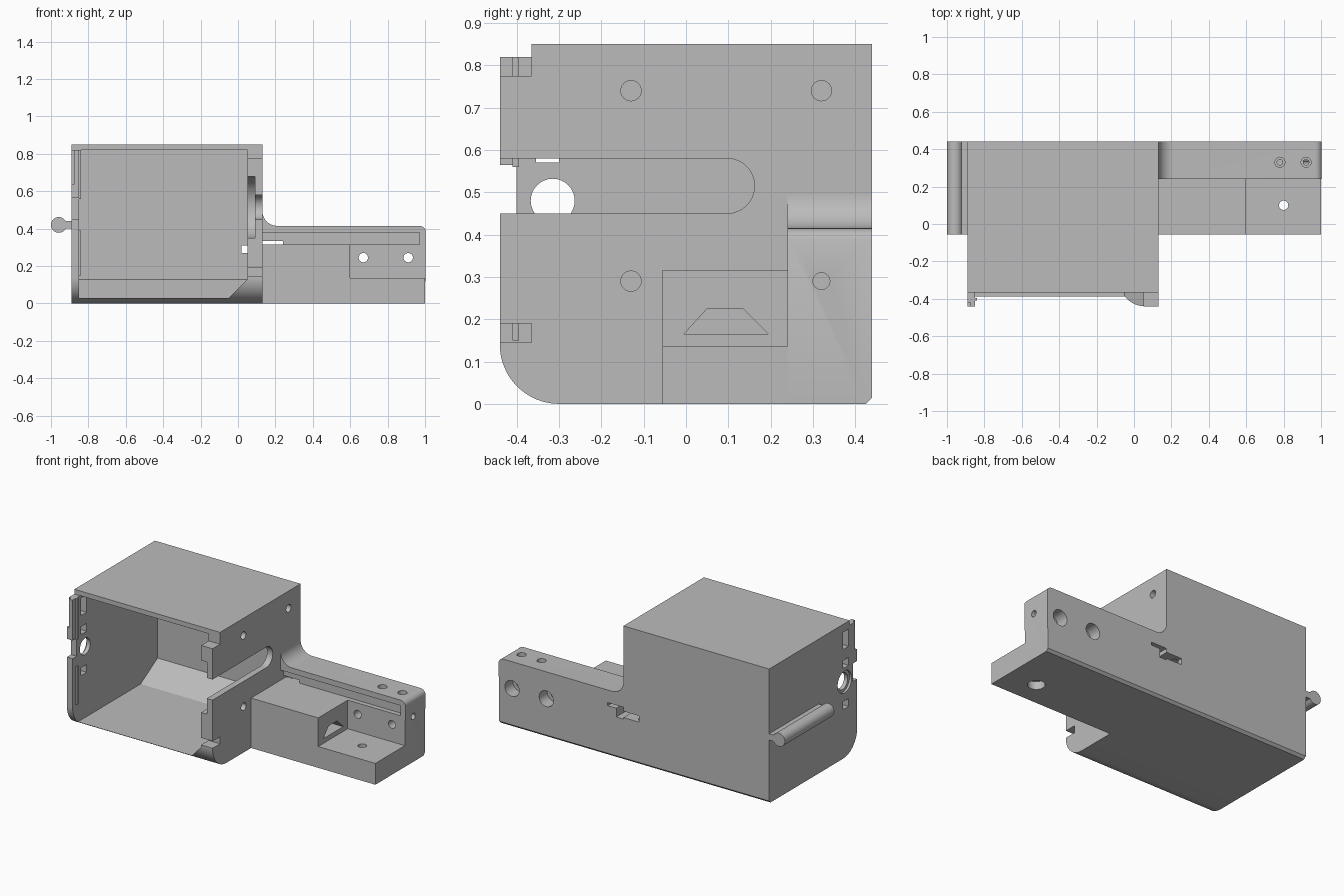
import bpy, bmesh, math
from mathutils import Vector

if "Cube" in bpy.data.objects:
    bpy.data.objects.remove(bpy.data.objects["Cube"], do_unlink=True)

grey = bpy.data.materials.new("plain_grey")
grey.use_nodes = True
COLOUR = (0.5, 0.5, 0.5, 1)
grey.diffuse_color = COLOUR
grey.node_tree.nodes["Principled BSDF"].inputs["Base Color"].default_value = COLOUR


def arc(cx, cy, r, start, end, n=12):
    angles = [math.radians(start + (end - start) * i / n) for i in range(n + 1)]
    return [(cx + r * math.cos(a), cy + r * math.sin(a)) for a in angles]


def circle(cx, cy, r, n=32):
    return arc(cx, cy, r, 0, 360, n)[:-1]


def rect(a0, a1, b0, b1):
    return [(a0, b0), (a1, b0), (a1, b1), (a0, b1)]


def prism(name, axis, pts, lo, hi):
    """Extrude a profile along an axis; points use the other two axes in order."""
    def place(p, d):
        return Vector({"x": (d, p[0], p[1]), "y": (p[0], d, p[1]), "z": (p[0], p[1], d)}[axis])
    bm = bmesh.new()
    face = bm.faces.new([bm.verts.new(place(p, lo)) for p in pts])
    side = bmesh.ops.extrude_face_region(bm, geom=[face])["geom"]
    shift = place((0, 0), hi - lo)
    bmesh.ops.translate(bm, vec=shift, verts=[v for v in side if isinstance(v, bmesh.types.BMVert)])
    bmesh.ops.recalc_face_normals(bm, faces=bm.faces)
    mesh = bpy.data.meshes.new(name)
    bm.to_mesh(mesh)
    bm.free()
    mesh.materials.append(grey)
    obj = bpy.data.objects.new(name, mesh)
    bpy.context.collection.objects.link(obj)
    return obj


def carve(obj, cuts):
    """Subtract each (axis, profile, lo, hi) from the part."""
    cutters = []
    for cut in cuts:
        cutter = prism("cutter", *cut)
        cutter.hide_render = True
        mod = obj.modifiers.new("cut", "BOOLEAN")
        mod.operation, mod.solver, mod.object = "DIFFERENCE", "EXACT", cutter
        cutters.append(cutter)
    bpy.context.view_layer.update()
    graph = bpy.context.evaluated_depsgraph_get()
    mesh = bpy.data.meshes.new_from_object(obj.evaluated_get(graph))
    obj.modifiers.clear()
    obj.data = mesh
    for cutter in cutters:
        bpy.data.objects.remove(cutter, do_unlink=True)


# Open-fronted box with a rounded lower front edge
body = prism("box_shell", "x",
             [(-.44, .85)] + arc(-.30, .14, .14, 180, 270, 16) + [(.425, 0), (.44, .015), (.44, .85)],
             -.89, .13)
cuts = [
    # main cavity with a slanted lower corner, and set-back top
    ("y", [(-.85, .03), (-.05, .03), (.05, .13), (.05, .82), (-.85, .82)], -.6, .41),
    ("x", rect(-.5, -.365, .82, .9), -1, .2),
    # notches in the side walls' front edges
    ("x", rect(-.5, -.365, .775, .83), .0, .2),
    ("x", rect(-.5, -.365, .145, .19), .04, .2),
    ("x", rect(-.5, -.40, .45, .565), -1, -.8),
    # stepped slot in the arm-side wall
    ("x", [(-.5, .45)] + arc(.097, .515, .065, -90, 90, 16) + [(-.5, .58)], .0, .2),
    ("x", [(-.5, .35)] + arc(.097, .515, .165, -90, 90, 16) + [(-.5, .68)], .0, .09),
    # round opening in the far wall
    ("x", circle(-.315, .48, .052), -1, -.8),
    ("x", circle(-.315, .48, .07), -1, -.875),
    # shallow outside groove at the wall's upper front
    ("x", rect(-.5, -.42, .64, .83), -1, -.875),
    # rear keyhole slot
    ("y", rect(.02, .2, .27, .31), .3, .5),
]
for low, high in ((.31, .36), (.57, .62), (.69, .80)):
    cuts.append(("x", rect(-.355, -.30, low, high), -1, -.8))
for y, z in ((-.13, .74), (.32, .74), (-.13, .29)):
    cuts.append(("x", circle(y, z, .024, 24), .0, .2))
carve(body, cuts)

ramp = prism("rear_floor_ramp", "x", [(.24, .03), (.411, .13), (.411, .03)], -.851, .051)

# Latch ribs inside the far wall
latches = [prism("latch_rib", "x", rect(-.41, -.395, low, high), -.851, -.84)
           for low, high in ((.15, .39), (.56, .82))]

# Arm rear rail, blended into the box with a fillet
rail = prism("arm_rail", "y",
             [(.13, 0), (1, 0)] + arc(.97, .38, .035, 0, 90, 6)[1:-1]
             + [(.97, .415)] + arc(.21, .495, .08, 270, 180, 12) + [(.13, .495)],
             .24, .44)
rail_cuts = [
    ("x", [(.42, -.005), (.45, -.005), (.45, .025)], 0, 1.1),
    ("y", rect(.12, .97, .316, .38), .2, .27),
    ("y", rect(.12, .24, .316, .335), .2, .5),
    ("y", rect(.12, .18, .26, .32), .3, .5),
    ("x", circle(.32, .29, .02, 24), .85, 1.1),
]
for x in (.67, .91):
    rail_cuts += [("y", circle(x, .245, .025, 24), .2, .5),
                  ("y", circle(x, .245, .05), .36, .5)]
for x in (.78, .92):
    rail_cuts += [("z", circle(x, .33, .027, 24), .36, .5),
                  ("z", circle(x, .33, .015, 24), .30, .5)]
carve(rail, rail_cuts)

# Arm front block with a stepped-down shelf
block = prism("arm_block", "y",
              [(.13, 0), (1, 0), (1, .135), (.6, .135), (.6, .316), (.13, .316)], -.055, .24)
carve(block, [
    ("x", [(-.005, .165), (.195, .165), (.135, .225), (.05, .225)], .35, .7),
    ("z", circle(.8, .1, .025, 24), -.1, .3),
    ("z", circle(.8, .1, .05), -.1, .05),
])

# Hinge-like bar on the far wall
bar = prism("side_bar", "y", circle(-.958, .42, .042), -.055, .44)
neck = prism("side_bar_neck", "y", rect(-.935, -.885, .40, .44), -.055, .44)

for part in [body, ramp, rail, block, bar, neck] + latches:
    part.data.shade_smooth()
    part.data.set_sharp_from_angle(angle=math.radians(30))
